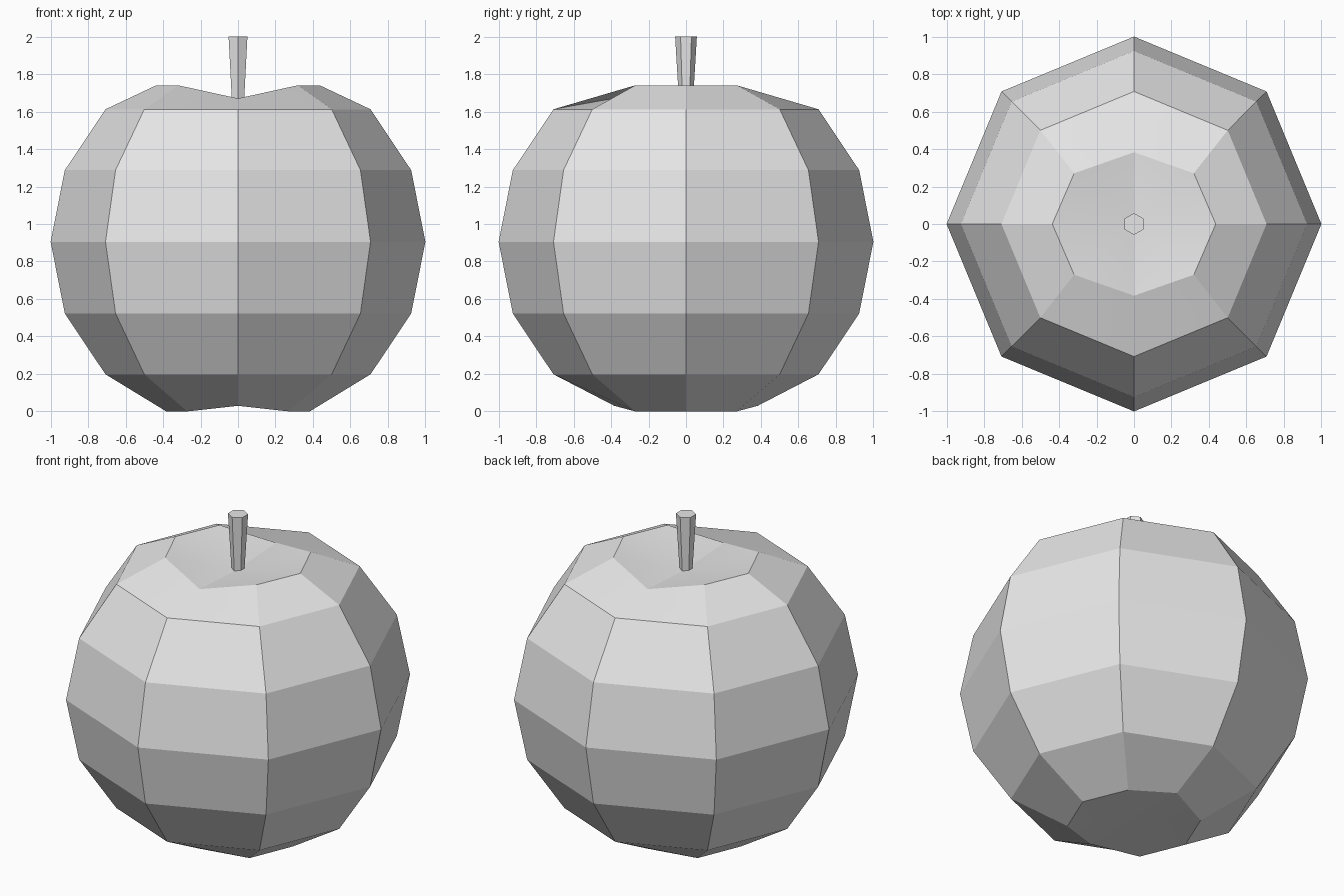
import bpy, bmesh
from math import radians, pi
from mathutils import Matrix

cube = bpy.data.objects.get("Cube")
if cube:
    bpy.data.objects.remove(cube, do_unlink=True)

grey = bpy.data.materials.new("light_grey")
grey.use_nodes = True
colour = (0.8, 0.8, 0.8, 1)
grey.diffuse_color = colour
grey.node_tree.nodes["Principled BSDF"].inputs["Base Color"].default_value = colour


def make_object(name, bm, smooth_angle):
    bmesh.ops.recalc_face_normals(bm, faces=bm.faces)
    mesh = bpy.data.meshes.new(name)
    bm.to_mesh(mesh)
    bm.free()
    mesh.materials.append(grey)
    obj = bpy.data.objects.new(name, mesh)
    bpy.context.collection.objects.link(obj)
    bpy.ops.object.select_all(action="DESELECT")
    obj.select_set(True)
    bpy.context.view_layer.objects.active = obj
    bpy.ops.object.shade_smooth_by_angle(angle=radians(smooth_angle))
    return obj


# Fruit body: low-poly ball with a saddle-shaped dip on top and a hollow base
CENTRE = 0.905
bm = bmesh.new()
bmesh.ops.create_uvsphere(bm, u_segments=8, v_segments=8, radius=1)
for v in bm.verts:
    height, middle = v.co.z, abs(v.co.x) < 0.1
    v.co.z += CENTRE
    if height > 0.98:            # top pole
        v.co.z = 1.65
    elif height > 0.8:           # top rim, lower at front and back
        v.co.z = 1.67 if middle else 1.74
        v.co.x *= 1.18 if abs(v.co.y) > 0.1 else 1.14
    elif height < -0.98:         # bottom pole
        v.co.z = 0.03
    elif height < -0.8:          # bottom rim, notched at front and back
        v.co.z = 0.03 if middle else 0.0
make_object("fruit_body", bm, 15)

# Stem: tapered six-sided rod
BASE, TOP = 1.63, 2.0
bm = bmesh.new()
bmesh.ops.create_cone(
    bm, cap_ends=True, segments=6, radius1=0.036, radius2=0.058, depth=TOP - BASE,
    matrix=Matrix.Translation((0, 0, (BASE + TOP) / 2)))
# Turn the rod so that a corner points to the front
tip = max(bm.verts, key=lambda v: abs(v.co.x))
if abs(tip.co.y) < 0.001:
    bmesh.ops.rotate(bm, verts=bm.verts, matrix=Matrix.Rotation(pi / 6, 3, "Z"))
make_object("stem", bm, 15)
